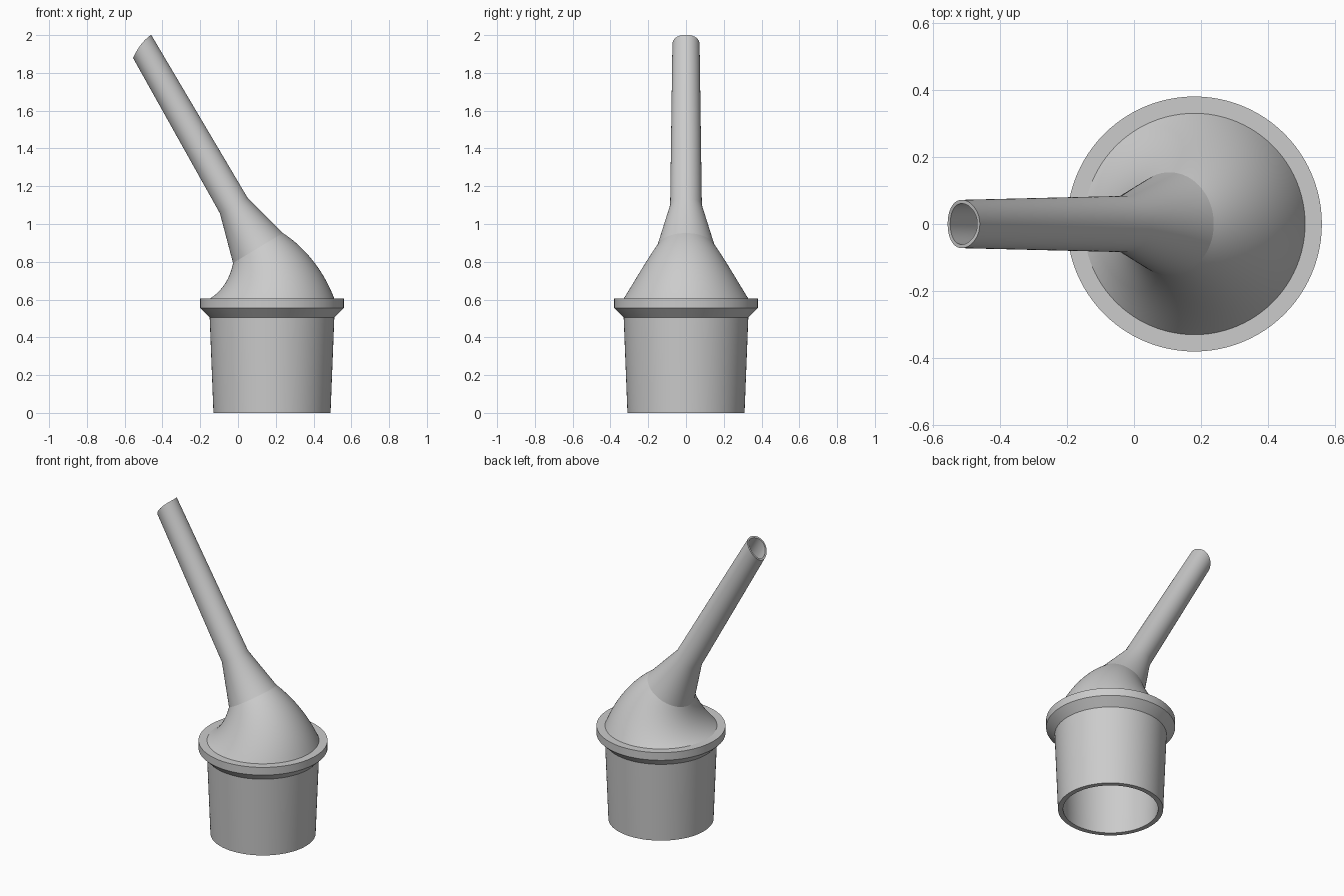
import bpy, bmesh
from math import sin, cos, radians, pi
from mathutils import Vector

cube = bpy.data.objects.get("Cube")
if cube:
    bpy.data.objects.remove(cube)

SEGMENTS = 96
CENTRE_X = 0.18
COLLAR_TOP = 0.605

grey = bpy.data.materials.new("plain grey")
grey.use_nodes = True
grey.diffuse_color = (0.6, 0.6, 0.6, 1)
grey.node_tree.nodes["Principled BSDF"].inputs["Base Color"].default_value = (0.6, 0.6, 0.6, 1)


def ring(x, z, radius, tilt=0, slant=0, bulge=0):
    """Circle tilted about y; slant and bulge shift its points along its axis."""
    side = Vector((cos(tilt), 0, sin(tilt)))
    axis = Vector((-sin(tilt), 0, cos(tilt)))
    points = []
    for i in range(SEGMENTS):
        u = 2 * pi * i / SEGMENTS
        shift = slant * cos(u) + bulge * sin(u) ** 2
        points.append(Vector((x, 0, z)) + radius * cos(u) * side
                      + Vector((0, radius * sin(u), 0)) + shift * axis)
    return points


def loft(name, rings):
    """Skin a run of rings into one smooth part."""
    bm = bmesh.new()
    loops = [[bm.verts.new(p) for p in r] for r in rings]
    for low, high in zip(loops, loops[1:]):
        for i in range(SEGMENTS):
            j = (i + 1) % SEGMENTS
            bm.faces.new((low[i], low[j], high[j], high[i]))
    mesh = bpy.data.meshes.new(name)
    bm.to_mesh(mesh)
    bm.free()
    mesh.materials.append(grey)
    obj = bpy.data.objects.new(name, mesh)
    bpy.context.collection.objects.link(obj)
    bpy.ops.object.select_all(action='DESELECT')
    obj.select_set(True)
    bpy.context.view_layer.objects.active = obj
    bpy.ops.object.shade_smooth_by_angle(angle=radians(25))
    return obj


def upright(profile):
    return [ring(CENTRE_X, z, r) for r, z in profile]


# Tapered hollow socket, inner wall first
loft("socket", upright([(0.3, COLLAR_TOP), (0.28, 0), (0.31, 0), (0.33, 0.505)]))

# Collar with a chamfered underside
loft("collar", upright([(0.33, 0.505), (0.38, 0.555), (0.38, COLLAR_TOP), (0.33, COLLAR_TOP)]))

# Dome: shrinking circles swung around a pivot beside the collar
PIVOT_X = -0.34
SWING = CENTRE_X - PIVOT_X
BEND = radians(31)


def dome_ring(t, start, end):
    a = BEND * t
    return ring(PIVOT_X + SWING * cos(a), COLLAR_TOP + SWING * sin(a),
                start + (end - start) * t, a)


STEPS = 20
outer_dome = [dome_ring(i / STEPS, 0.33, 0.154) for i in range(STEPS + 1)]
inner_dome = [dome_ring(1 - i / STEPS, 0.3, 0.135) for i in range(STEPS + 1)]
loft("dome", outer_dome)
loft("dome_lining", inner_dome)

# Neck and stem in one run, with a slanted open tip and a thin wall
LEAN = radians(29.5)
loft("neck_and_stem", [
    outer_dome[-1],
    ring(-0.0225, 1.0975, 0.084, LEAN),
    ring(-0.5075, 1.94, 0.072, LEAN, 0.03, 0.012),
    ring(-0.5075, 1.94, 0.061, LEAN, 0.026, 0.012),
    ring(-0.0225, 1.0975, 0.07, LEAN),
    inner_dome[0],
])
